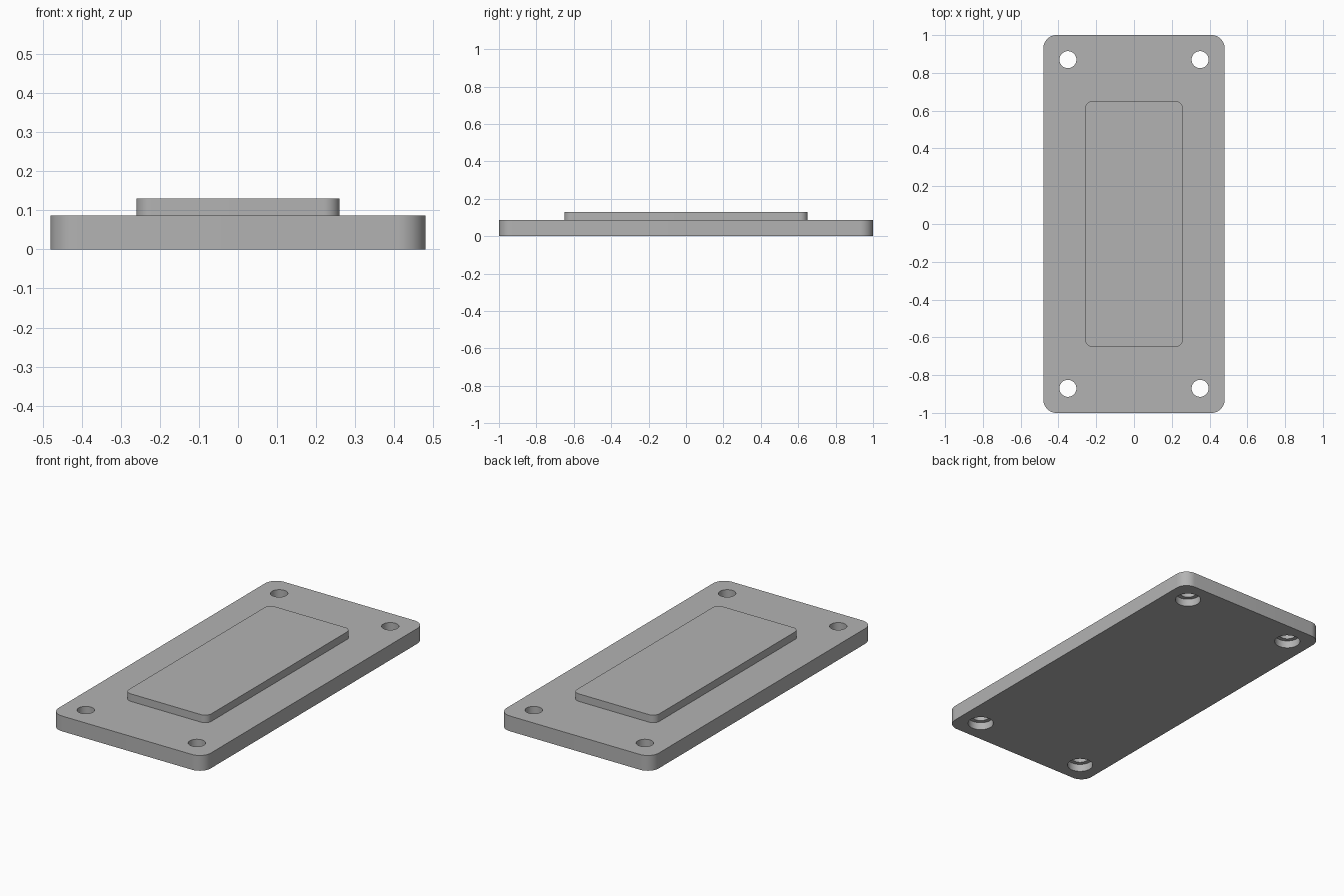
import bpy, bmesh, math

cube = bpy.data.objects.get("Cube")
if cube:
    bpy.data.objects.remove(cube, do_unlink=True)

PLATE_TOP, PAD_TOP = 0.087, 0.13
LEDGE = 0.043                      # depth of the counterbores underneath
HOLE_X, HOLE_Y = 0.35, 0.87

grey = bpy.data.materials.new("plain grey")
grey.use_nodes = True
colour = (0.45, 0.45, 0.45, 1)
grey.diffuse_color = colour
grey.node_tree.nodes["Principled BSDF"].inputs["Base Color"].default_value = colour


def finish(name, bm):
    bmesh.ops.recalc_face_normals(bm, faces=bm.faces)
    mesh = bpy.data.meshes.new(name)
    bm.to_mesh(mesh)
    bm.free()
    mesh.materials.append(grey)
    obj = bpy.data.objects.new(name, mesh)
    bpy.context.collection.objects.link(obj)
    return obj


def rounded_slab(name, half_x, half_y, bottom, top, radius, steps=12):
    """Rounded rectangle outline extruded straight up."""
    bm = bmesh.new()
    verts = []
    for corner, (sx, sy) in enumerate([(1, 1), (-1, 1), (-1, -1), (1, -1)]):
        for i in range(steps + 1):
            a = math.pi / 2 * (corner + i / steps)
            verts.append(bm.verts.new((sx * (half_x - radius) + radius * math.cos(a),
                                       sy * (half_y - radius) + radius * math.sin(a),
                                       bottom)))
    base = bm.faces.new(verts)
    out = bmesh.ops.extrude_face_region(bm, geom=[base], use_keep_orig=True)
    raised = [g for g in out["geom"] if isinstance(g, bmesh.types.BMVert)]
    bmesh.ops.translate(bm, verts=raised, vec=(0, 0, top - bottom))
    return finish(name, bm)


def stepped_cutter(name, x, y, profile, sides=48):
    """Stack of rings following (radius, height) pairs, capped at both ends."""
    bm = bmesh.new()
    rings = []
    for r, z in profile:
        angles = [2 * math.pi * i / sides for i in range(sides)]
        rings.append([bm.verts.new((x + r * math.cos(a), y + r * math.sin(a), z))
                      for a in angles])
    for low, high in zip(rings, rings[1:]):
        for i in range(sides):
            j = (i + 1) % sides
            bm.faces.new((low[i], low[j], high[j], high[i]))
    bm.faces.new(rings[0])
    bm.faces.new(rings[-1])
    return finish(name, bm)


# Base plate and raised pad
plate = rounded_slab("base_plate", 0.48, 1.0, 0, PLATE_TOP, 0.07)
pad = rounded_slab("raised_pad", 0.26, 0.65, PLATE_TOP, PAD_TOP, 0.04)

# Counterbored screw holes in the four corners
bore = [(0.068, -0.05), (0.068, LEDGE), (0.045, LEDGE), (0.045, 0.2)]
for sx in (-1, 1):
    for sy in (-1, 1):
        cutter = stepped_cutter("hole_cutter", sx * HOLE_X, sy * HOLE_Y, bore)
        cutter.hide_render = True
        mod = plate.modifiers.new("screw_hole", "BOOLEAN")
        mod.operation = "DIFFERENCE"
        mod.solver = "EXACT"
        mod.object = cutter
        bpy.context.view_layer.objects.active = plate
        bpy.ops.object.modifier_apply(modifier=mod.name)
        bpy.data.objects.remove(cutter, do_unlink=True)

# Smooth round walls, crisp rims
bpy.ops.object.select_all(action="DESELECT")
for obj in (plate, pad):
    obj.select_set(True)
bpy.context.view_layer.objects.active = plate
bpy.ops.object.shade_smooth_by_angle(angle=math.radians(30))
